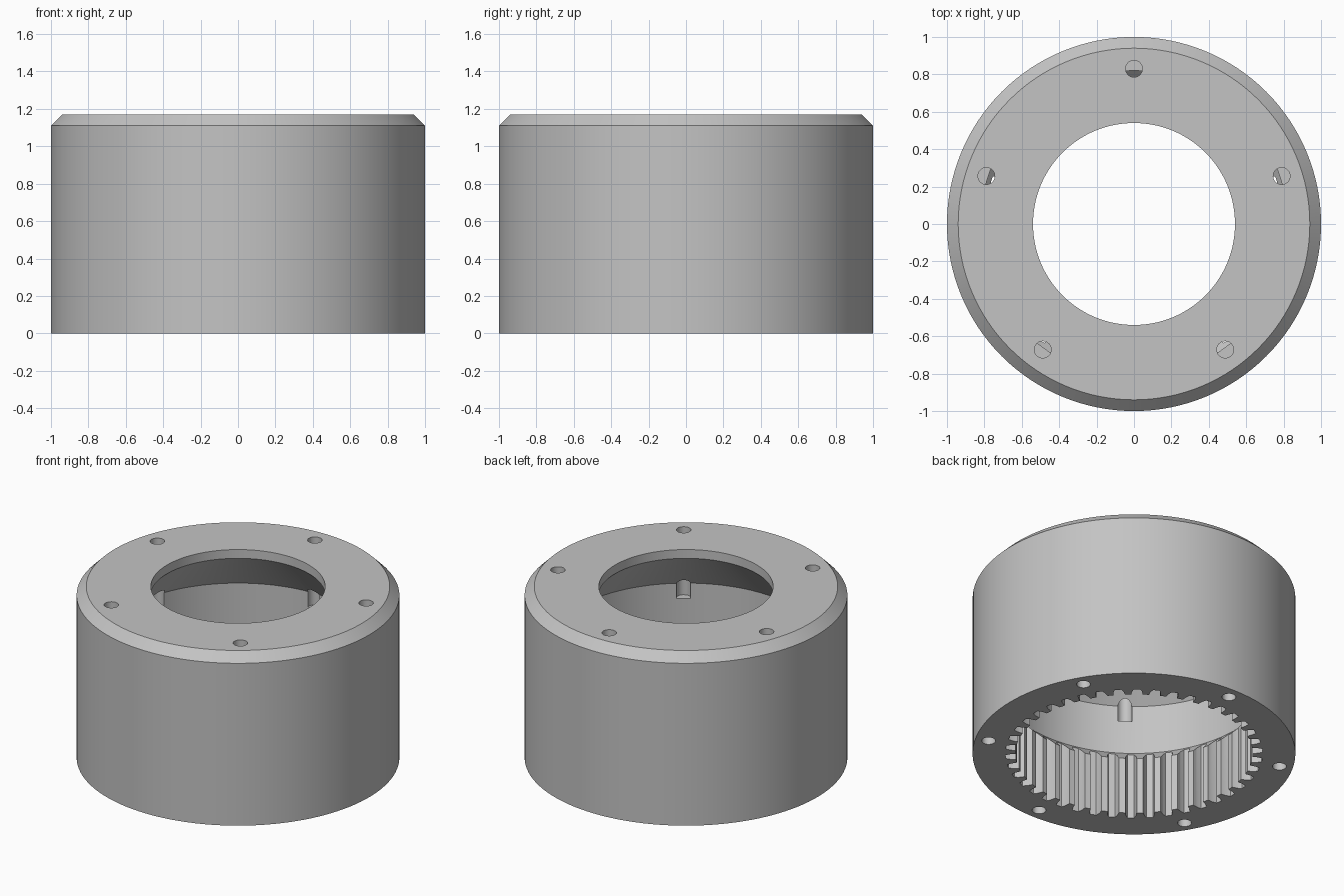
import bpy
import bmesh
from math import cos, sin, pi, radians

if "Cube" in bpy.data.objects:
    bpy.data.objects.remove(bpy.data.objects["Cube"])

HEIGHT = 1.17
SEGMENTS = 128
TEETH = 42
TIP, ROOT = 0.735, 0.797

grey = bpy.data.materials.new("machined_grey")
grey.use_nodes = True
colour = (0.55, 0.55, 0.55, 1)
grey.diffuse_color = colour
grey.node_tree.nodes["Principled BSDF"].inputs["Base Color"].default_value = colour


def to_object(bm, name):
    bmesh.ops.recalc_face_normals(bm, faces=bm.faces)
    mesh = bpy.data.meshes.new(name)
    bm.to_mesh(mesh)
    bm.free()
    mesh.materials.append(grey)
    obj = bpy.data.objects.new(name, mesh)
    bpy.context.collection.objects.link(obj)
    return obj


def lathe(name, profile):
    """Turn a closed (radius, z) profile around the z axis."""
    bm = bmesh.new()
    rings = []
    for i in range(SEGMENTS):
        a = 2 * pi * i / SEGMENTS
        rings.append([bm.verts.new((r * cos(a), r * sin(a), z)) for r, z in profile])
    n = len(profile)
    for i, ring in enumerate(rings):
        after = rings[(i + 1) % SEGMENTS]
        for j in range(n):
            k = (j + 1) % n
            bm.faces.new((ring[j], after[j], after[k], ring[k]))
    return to_object(bm, name)


def add_prism(bm, outline, z0, z1):
    """Extrude a flat outline between two heights."""
    low = [bm.verts.new((x, y, z0)) for x, y in outline]
    high = [bm.verts.new((x, y, z1)) for x, y in outline]
    bm.faces.new(low)
    bm.faces.new(high)
    n = len(outline)
    for i in range(n):
        j = (i + 1) % n
        bm.faces.new((low[i], low[j], high[j], high[i]))


def hole_cutter(name, count, start, ring_radius, radius, z0, z1):
    bm = bmesh.new()
    for i in range(count):
        a = radians(start) + 2 * pi * i / count
        cx, cy = ring_radius * cos(a), ring_radius * sin(a)
        circle = [(cx + radius * cos(t * pi / 16), cy + radius * sin(t * pi / 16))
                  for t in range(32)]
        add_prism(bm, circle, z0, z1)
    return to_object(bm, name)


def gear_cutter(name):
    # One slot: flat root, curved flanks, then just inside the tooth tip
    slot = [(-0.27, 0.77), (-0.17, ROOT), (0.17, ROOT), (0.27, 0.77),
            (0.34, TIP - 0.01), (0.66, TIP - 0.01)]
    outline = []
    for i in range(TEETH):
        for step, r in slot:
            a = 2 * pi * (i + step) / TEETH
            outline.append((r * cos(a), r * sin(a)))
    bm = bmesh.new()
    add_prism(bm, outline, -0.1, 0.6)
    return to_object(bm, name)


# Housing: chamfered outside, lip, conical ceiling, wide cavity and gear band
housing = lathe("ring_gear_housing", [
    (1.0, 0), (1.0, 1.11), (0.94, HEIGHT), (0.54, HEIGHT), (0.54, 1.11),
    (0.82, 0.81), (0.82, 0.475), (TIP, 0.39), (TIP, 0)])

# Cut the teeth, the top bolt holes and the base bolt holes
cutters = [
    gear_cutter("tooth_cutter"),
    hole_cutter("top_hole_cutter", 5, 90, 0.83, 0.045, 0.705, HEIGHT + 0.1),
    hole_cutter("base_hole_cutter", 6, 30, 0.915, 0.043, -0.1, 0.3),
]
bpy.context.view_layer.objects.active = housing
for cutter in cutters:
    cutter.hide_render = True
    cut = housing.modifiers.new(cutter.name, "BOOLEAN")
    cut.operation = "DIFFERENCE"
    cut.solver = "EXACT"
    cut.object = cutter
    bpy.ops.object.modifier_apply(modifier=cut.name)
    bpy.data.objects.remove(cutter)

# Smooth the round walls and keep the machined edges crisp
bpy.ops.object.select_all(action="DESELECT")
housing.select_set(True)
bpy.ops.object.shade_smooth_by_angle(angle=radians(25))
